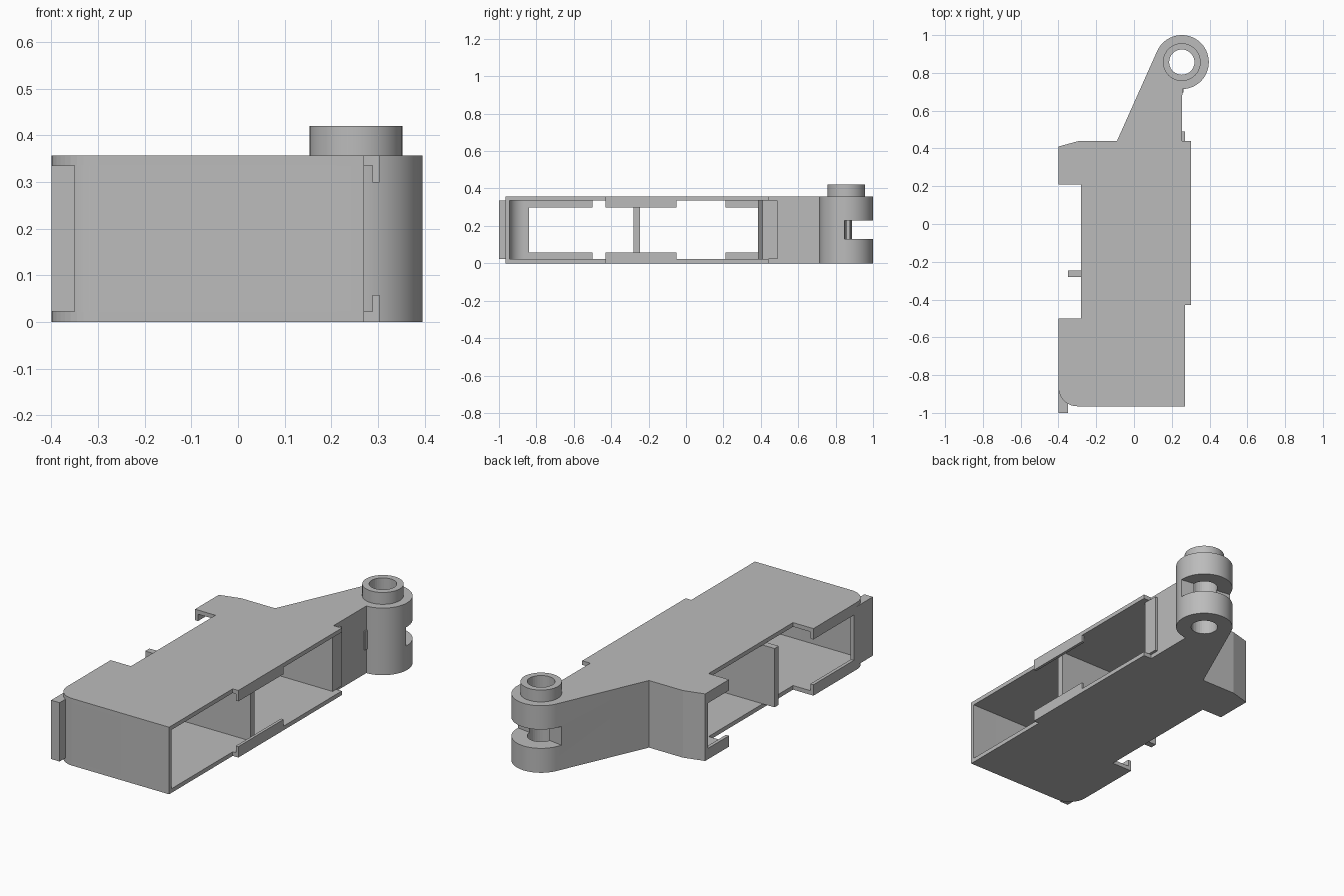
import bpy, bmesh, math

cube = bpy.data.objects.get("Cube")
if cube:
    bpy.data.objects.remove(cube, do_unlink=True)

grey = bpy.data.materials.new("plain grey")
grey.use_nodes = True
COL = (0.5, 0.5, 0.5, 1)
grey.diffuse_color = COL
grey.node_tree.nodes["Principled BSDF"].inputs["Base Color"].default_value = COL

H, T = 0.357, 0.022          # overall height, sheet thickness


def prism(name, pts, z0, z1):
    """Extrude a flat outline from z0 to z1."""
    bm = bmesh.new()
    f = bm.faces.new([bm.verts.new((x, y, z0)) for x, y in pts])
    up = bmesh.ops.extrude_face_region(bm, geom=[f])["geom"]
    for v in up:
        if isinstance(v, bmesh.types.BMVert):
            v.co.z = z1
    bmesh.ops.recalc_face_normals(bm, faces=bm.faces)
    me = bpy.data.meshes.new(name)
    bm.to_mesh(me)
    bm.free()
    me.materials.append(grey)
    ob = bpy.data.objects.new(name, me)
    bpy.context.collection.objects.link(ob)
    return ob


def box(name, x0, x1, y0, y1, z0, z1):
    return prism(name, [(x0, y0), (x1, y0), (x1, y1), (x0, y1)], z0, z1)


def arc(cx, cy, r, a0, a1, n):
    return [(cx + r * math.cos(math.radians(a0 + (a1 - a0) * i / n)),
             cy + r * math.sin(math.radians(a0 + (a1 - a0) * i / n))) for i in range(n + 1)]


def cut(ob, cutter):
    m = ob.modifiers.new("cut", "BOOLEAN")
    m.operation, m.object, m.solver = "DIFFERENCE", cutter, "EXACT"
    cutter.hide_render = True
    cutter.hide_set(True)


# Top and bottom plates share one outline
corner = arc(-0.3, -0.865, 0.1, 180, 270, 10)
outline = corner + [(0.27, -0.965), (0.27, -0.43), (0.303, -0.43), (0.303, 0.44),
                    (-0.29, 0.44), (-0.4, 0.41), (-0.4, 0.21), (-0.28, 0.21),
                    (-0.28, -0.5), (-0.4, -0.5)]
prism("bottom_plate", outline, 0, T)
prism("top_plate", outline, H - T, H)

# Hooked lips on the plate edges, mirrored top and bottom
lips = [("left_lip", 0.288, 0.303, -0.43, -0.05),
        ("right_front_lip", -0.4, -0.382, -0.85, -0.5),
        ("right_back_lip", -0.4, -0.382, 0.21, 0.4)]
for name, x0, x1, y0, y1 in lips:
    box(name + "_lower", x0, x1, y0, y1, T, 0.058)
    box(name + "_upper", x0, x1, y0, y1, H - 0.058, H - T)

# Walls between the plates
inner = arc(-0.3, -0.865, 0.08, 270, 180, 10)
prism("front_wall", [(-0.4, -0.84)] + corner + [(0.27, -0.965), (0.27, -0.945)]
      + inner + [(-0.38, -0.84)], T, H - T)
prism("back_wall", [(-0.4, 0.41), (-0.4, 0.385), (-0.28, 0.41), (0.27, 0.41),
                    (0.27, 0.44), (-0.29, 0.44)], T, H - T)
box("divider_wall", -0.35, 0.27, -0.28, -0.245, T, H - T)
prism("corner_tab", [(-0.4, -1), (-0.35, -1), (-0.35, -0.952), (-0.39, -0.91),
                     (-0.4, -0.86)], T, H - T)
box("latch_tab", 0.25, 0.27, 0.43, 0.49, T, H - T)

# Arm with round hinge end, bored and slotted
CX, CY, R = 0.253, 0.857, 0.143
arm = prism("hinge_arm", [(-0.09, 0.44), (0.255, 0.44)]
            + arc(CX, CY, R, -89, 155, 48), 0, H)
collar = prism("hinge_collar", arc(CX, CY, 0.1, 0, 351, 39), H, 0.42)
bore = prism("bore_cutter", arc(CX, CY, 0.067, 0, 350, 35), -0.1, 0.6)
slot = prism("slot_cutter", [(0.45, 0.838), (0.45, 1.1), (0, 1.1), (0, 0.905)], 0.13, 0.23)
cut(arm, slot)
cut(arm, bore)
cut(collar, bore)
box("hinge_stop", 0.245, 0.262, 0.695, 0.73, 0.13, 0.23)

# Smooth the round parts while keeping edges crisp
for ob in (arm, collar, bpy.data.objects["front_wall"]):
    bpy.ops.object.select_all(action="DESELECT")
    ob.select_set(True)
    bpy.context.view_layer.objects.active = ob
    bpy.ops.object.shade_smooth_by_angle(angle=math.radians(30))
